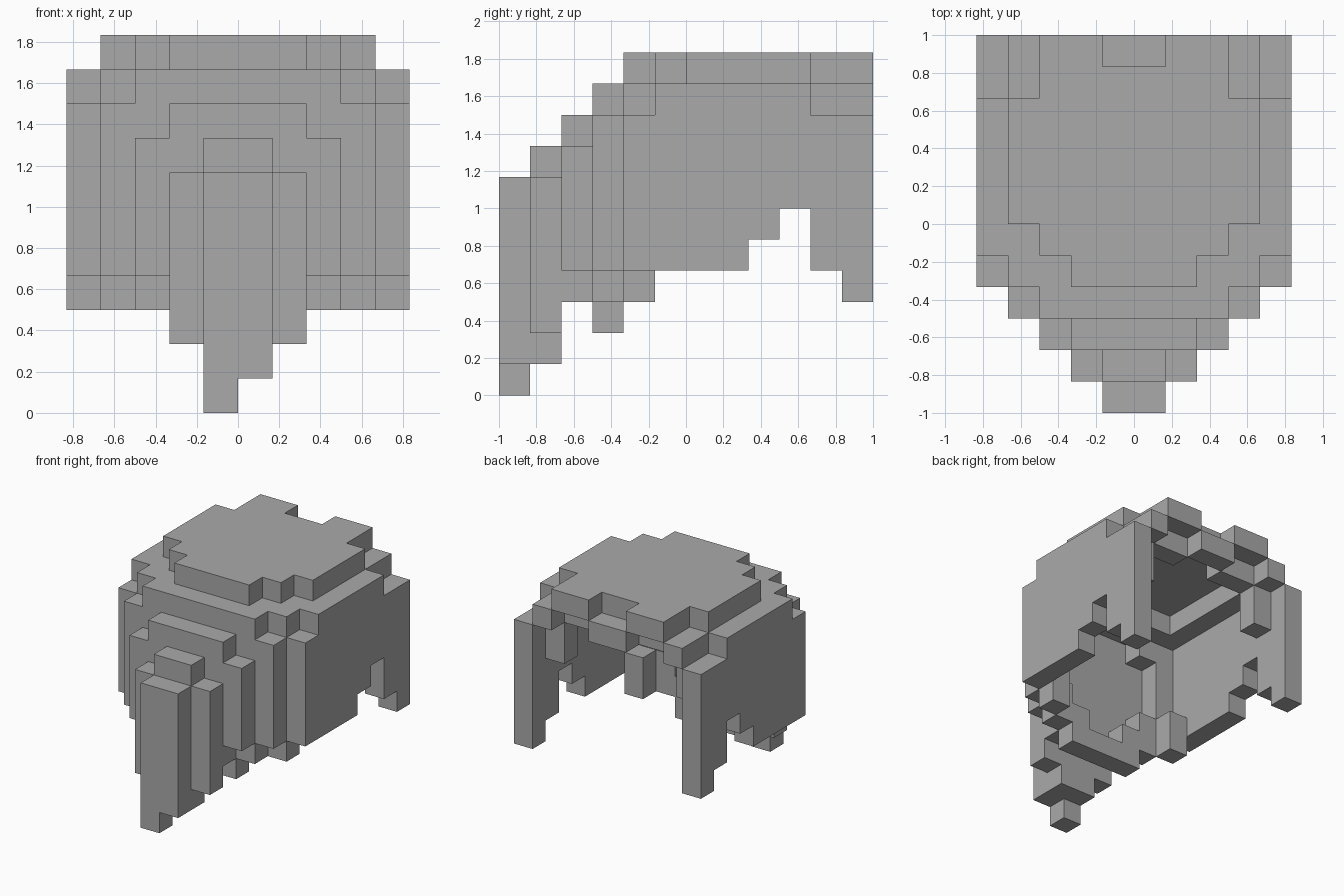
import bpy
import bmesh
from mathutils import Vector

U = 1 / 6  # size of one block

cube = bpy.data.objects.get("Cube")
if cube:
    bpy.data.objects.remove(cube)

grey = bpy.data.materials.new("plain_grey")
grey.use_nodes = True
GREY = (0.4, 0.4, 0.4, 1)
grey.diffuse_color = GREY
grey.node_tree.nodes["Principled BSDF"].inputs["Base Color"].default_value = GREY


def box(x, y, z):
    """Block cells filling the ranges x, y and z."""
    return {(i, j, k) for i in range(*x) for j in range(*y) for k in range(*z)}


def both(x, y, z):
    """A box and its mirror image across x = 0."""
    cells = box(x, y, z)
    return cells | {(-1 - i, j, k) for i, j, k in cells}


parts = {}

# Crown: top slab with stepped front and a notch at the back
parts["crown"] = (box((-2, 2), (-2, -1), (10, 11)) | box((-3, 3), (-1, 0), (10, 11))
                  | box((-4, 4), (0, 4), (10, 11)) | box((-3, 3), (4, 6), (10, 11))
                  ) - box((-1, 1), (5, 6), (10, 11))

# Rim: ring of blocks beneath the crown
parts["crown_rim"] = (both((3, 4), (-2, 6), (9, 10)) | box((-3, 3), (-3, -1), (9, 10))
                      | both((2, 3), (-3, -2), (8, 9)) | box((-1, 1), (5, 6), (9, 10))
                      | both((1, 3), (4, 5), (9, 10)) | both((3, 4), (4, 5), (7, 9)))

# Side walls, with the lower edge stepping up before the back legs
parts["side_walls"] = (both((4, 5), (-2, -1), (4, 9)) | both((4, 5), (-1, 2), (4, 10))
                       | both((4, 5), (2, 3), (5, 10)) | both((4, 5), (3, 4), (6, 10)))
parts["back_legs"] = both((4, 5), (4, 5), (4, 9)) | both((4, 5), (5, 6), (3, 9))

# Front wall, stepping forward toward the middle
parts["front_wall"] = (both((3, 4), (-3, -2), (4, 9)) | both((2, 3), (-4, -3), (4, 8))
                       | box((-2, 2), (-4, -3), (3, 9)))
parts["front_ridge"] = (both((1, 2), (-5, -4), (2, 7)) | box((-1, 1), (-5, -4), (1, 8))
                        | box((-1, 1), (-6, -5), (1, 7)))
parts["lower_tip"] = box((-1, 0), (-6, -5), (0, 1))

# Inner steps along the lower edge of the front wall
parts["inner_steps"] = (both((3, 4), (-2, -1), (3, 5)) | both((2, 3), (-3, -2), (3, 5))
                        | both((1, 2), (-3, -2), (2, 4)) | box((-1, 1), (-3, -2), (2, 3)))

occupied = set().union(*parts.values())


def build(name, cells):
    """Skin the cells with their exposed faces and merge the flat areas."""
    bm = bmesh.new()
    for cell in cells:
        centre = Vector(cell) + Vector((0.5, 0.5, 0.5))
        for axis in range(3):
            for sign in (-1, 1):
                normal = Vector((0, 0, 0))
                normal[axis] = sign
                beside = tuple(int(c + n) for c, n in zip(cell, normal))
                if beside in occupied:
                    continue
                a = Vector((0, 0, 0))
                a[(axis + 1) % 3] = 0.5
                b = normal.cross(a)
                middle = centre + normal / 2
                ring = (a + b, b - a, -a - b, a - b)
                bm.faces.new([bm.verts.new((middle + r) * U) for r in ring])
    bmesh.ops.remove_doubles(bm, verts=bm.verts, dist=U / 100)
    bmesh.ops.dissolve_limit(bm, angle_limit=0.01, verts=bm.verts, edges=bm.edges)
    mesh = bpy.data.meshes.new(name)
    bm.to_mesh(mesh)
    bm.free()
    mesh.materials.append(grey)
    bpy.context.scene.collection.objects.link(bpy.data.objects.new(name, mesh))


for part_name, part_cells in parts.items():
    build(part_name, part_cells)
